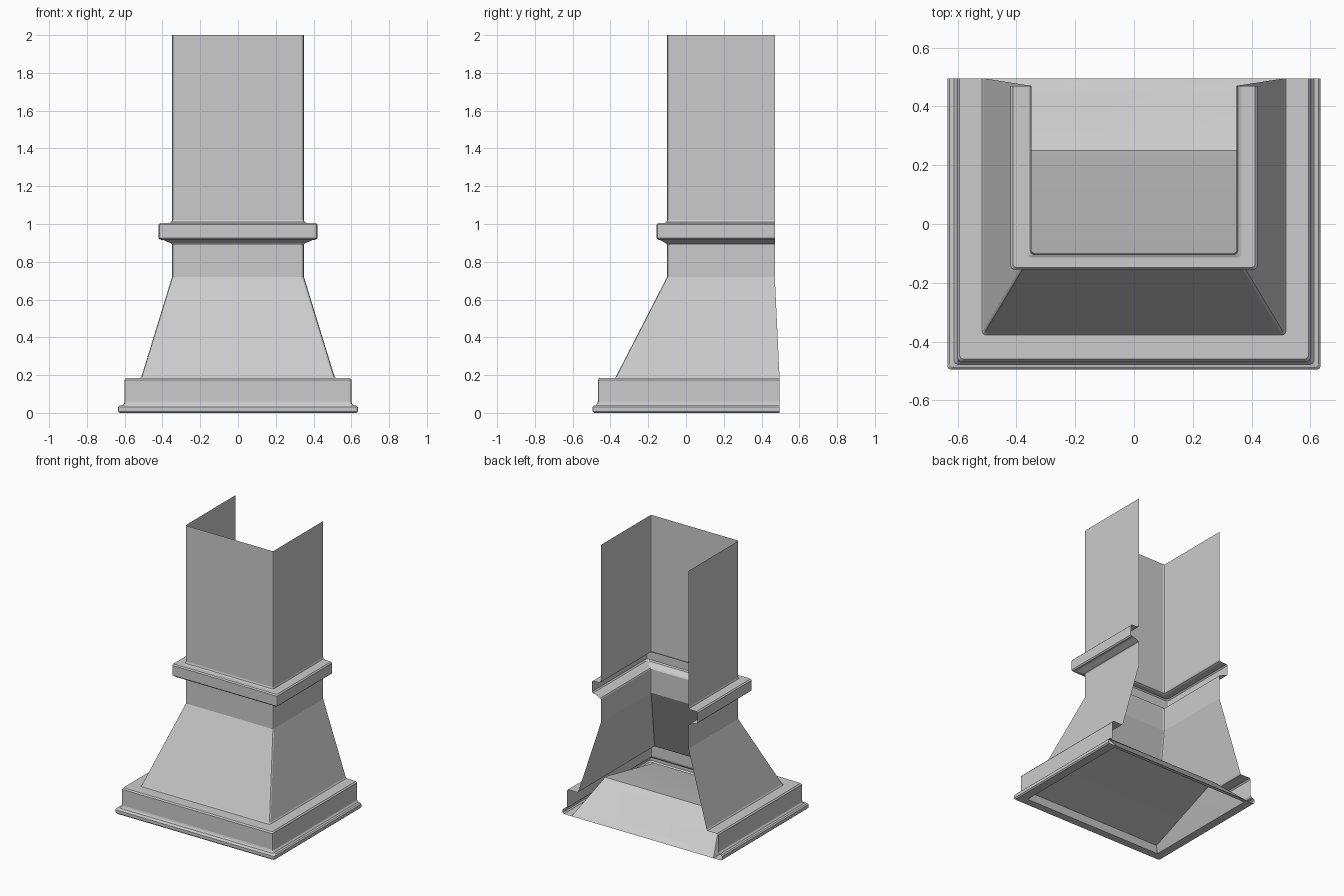
import bpy, bmesh
from math import radians

if "Cube" in bpy.data.objects:
    bpy.data.objects.remove(bpy.data.objects["Cube"])


def make_object(name, bm, smooth=False):
    bmesh.ops.recalc_face_normals(bm, faces=bm.faces)
    for face in bm.faces:
        face.smooth = smooth
    mesh = bpy.data.meshes.new(name)
    bm.to_mesh(mesh)
    bm.free()
    if smooth:
        mesh.set_sharp_from_angle(angle=radians(28))
    ob = bpy.data.objects.new(name, mesh)
    bpy.context.collection.objects.link(ob)
    return ob


def u_shell(name, rows, r=0.012):
    """Open-backed shell: each row is (half width, front y, back y, z)."""
    bm = bmesh.new()
    previous = None
    for w, f, b, z in rows:
        right = [(w, b), (w, f + r), (w - r * 0.3, f + r * 0.3), (w - r, f)]
        path = right + [(-x, y) for x, y in reversed(right)]
        ring = [bm.verts.new((x, y, z)) for x, y in path]
        if previous:
            for i in range(len(ring) - 1):
                bm.faces.new((previous[i], previous[i + 1], ring[i + 1], ring[i]))
        previous = ring
    return make_object(name, bm)


B, C = 0.495, 0.47   # back edge of the base and of the chimney

# stepped base with a rim around the opening
u_shell("base_skirt", [
    (0.565, -0.43, B, 0.0), (0.627, -0.487, B, 0.0), (0.635, -0.495, B, 0.008),
    (0.635, -0.495, B, 0.03), (0.627, -0.487, B, 0.038), (0.612, -0.477, B, 0.04),
    (0.603, -0.470, B, 0.05), (0.601, -0.467, B, 0.06), (0.601, -0.467, B, 0.175),
    (0.593, -0.459, B, 0.184), (0.517, -0.377, B, 0.184), (0.511, -0.371, B, 0.192)])

# tapering hood and its straight neck
u_shell("hood", [
    (0.511, -0.371, B, 0.192), (0.349, -0.1, C, 0.72), (0.349, -0.1, C, 0.89)])

# moulded collar
u_shell("collar", [
    (0.349, -0.1, C, 0.89), (0.353, -0.104, C, 0.897), (0.366, -0.114, C, 0.902),
    (0.395, -0.136, C, 0.915), (0.412, -0.148, C, 0.917), (0.42, -0.155, C, 0.925),
    (0.42, -0.155, C, 0.997), (0.412, -0.148, C, 1.005), (0.366, -0.114, C, 1.005),
    (0.353, -0.104, C, 1.01), (0.349, -0.1, C, 1.022)])

# chimney cover
u_shell("chimney", [(0.349, -0.1, C, 1.022), (0.349, -0.1, C, 2.0)])

# bent filter panel inside the base with its side walls: (y, z, half width)
profile = [(-0.43, 0.0, 0.565), (-0.41, 0.045, 0.54), (0.22, 0.208, 0.475),
           (0.25, 0.213, 0.47), (0.28, 0.198, 0.472), (0.45, 0.035, 0.51),
           (B - 0.01, 0.01, 0.54), (B, 0.0, 0.565)]
bm = bmesh.new()
sides = [[bm.verts.new((s * x, y, z)) for y, z, x in profile] for s in (1, -1)]
for i in range(len(profile) - 1):
    bm.faces.new((sides[0][i], sides[0][i + 1], sides[1][i + 1], sides[1][i]))
for side in sides:
    # walls run from the panel edge down to the rim
    for i in range(len(side) - 2):
        bm.faces.new((side[i], side[i + 1], side[-1]))
make_object("filter_panel", bm, smooth=True)

# thin lip along the back of the opening
bm = bmesh.new()
rows = [[bm.verts.new((x, y, 0)) for y in (0.47, B)] for x in (-0.565, 0.565)]
bm.faces.new((rows[0][0], rows[0][1], rows[1][1], rows[1][0]))
make_object("back_lip", bm)
